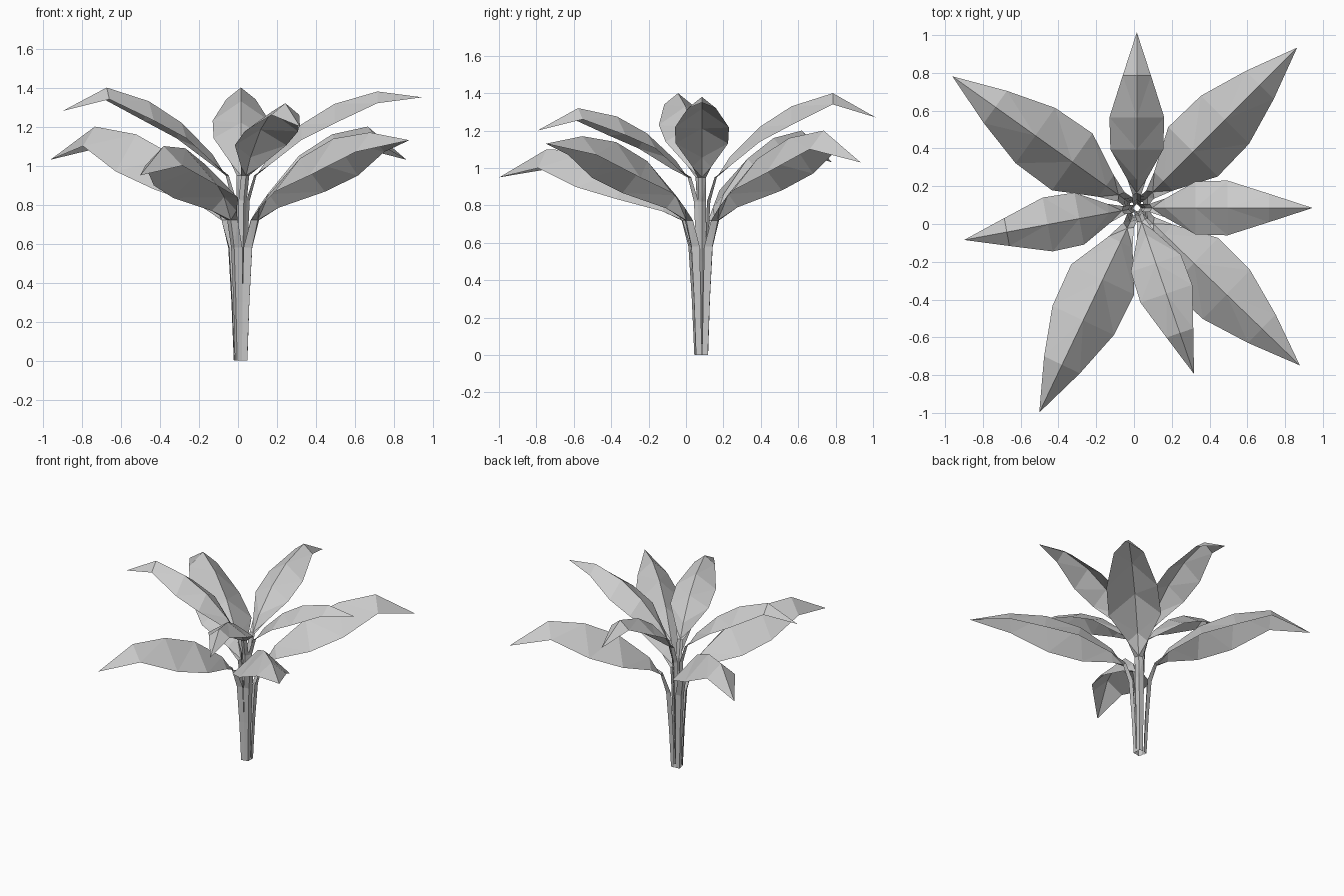
import bpy
import bmesh
import math
from mathutils import Vector

cube = bpy.data.objects.get("Cube")
if cube:
    bpy.data.objects.remove(cube, do_unlink=True)

# One plain grey for the whole plant
grey = bpy.data.materials.new("leaf_grey")
grey.use_nodes = True
colour = (0.6, 0.6, 0.6, 1)
grey.diffuse_color = colour
grey.node_tree.nodes["Principled BSDF"].inputs["Base Color"].default_value = colour

CENTRE = Vector((0.015, 0.085, 0))

# Stations from root to tip: rib radius, rib height, half width, edge drop
# (on the stalk the last value pulls the edges inward instead)
STALK = 4
LOWER = [(0.045, 0.0, 0.022, 0.02), (0.06, 0.3, 0.026, 0.025),
         (0.08, 0.58, 0.032, 0.03), (0.12, 0.72, 0.03, 0.02),
         (0.2, 0.86, 0.07, 0.07), (0.42, 1.05, 0.185, 0.17),
         (0.66, 1.16, 0.18, 0.19), (0.92, 1.2, 0.105, 0.1),
         (1.2, 1.03, 0, 0)]
UPPER = [(0.02, 0.06, 0.015, 0.012), (0.03, 0.5, 0.018, 0.014),
         (0.045, 0.82, 0.022, 0.018), (0.08, 0.95, 0.022, 0.012),
         (0.15, 1.06, 0.05, 0.05), (0.31, 1.22, 0.14, 0.08),
         (0.48, 1.33, 0.145, 0.1), (0.7, 1.4, 0.075, 0.06),
         (0.93, 1.27, 0, 0)]


def make_leaf(name, stations, angle, peak_shift, tip_shift):
    """Folded leaf on a channelled stalk, bent over near the tip."""
    a = math.radians(angle)
    out, side = Vector((math.cos(a), math.sin(a), 0)), Vector((-math.sin(a), math.cos(a), 0))
    peak_radius = stations[-2][0]
    bm = bmesh.new()
    rows = []
    for i, (r, z, w, drop) in enumerate(stations):
        is_tip = i == len(stations) - 1
        if i >= STALK:
            z += tip_shift if is_tip else peak_shift * r / peak_radius
        rib = CENTRE + out * r + Vector((0, 0, z))
        if is_tip:
            rows.append([bm.verts.new(rib)])
            continue
        shift = out * -drop if i < STALK else Vector((0, 0, -drop))
        rows.append([bm.verts.new(rib + shift + side * w),
                     bm.verts.new(rib),
                     bm.verts.new(rib + shift - side * w)])
    for low, high in zip(rows, rows[1:]):
        if len(high) == 1:
            bm.faces.new((low[0], low[1], high[0]))
            bm.faces.new((low[1], low[2], high[0]))
        else:
            for j in range(2):
                bm.faces.new((low[j], low[j + 1], high[j + 1], high[j]))
    bmesh.ops.triangulate(bm, faces=bm.faces[:])
    mesh = bpy.data.meshes.new(name)
    bm.normal_update()
    for f in bm.faces:
        if f.normal.z < 0:
            f.normal_flip()
    bm.to_mesh(mesh)
    bm.free()
    mesh.materials.append(grey)
    obj = bpy.data.objects.new(name, mesh)
    bpy.context.collection.objects.link(obj)


# Lower whorl of large leaves
make_leaf("lower_leaf_back_right", LOWER, 144.5, 0, 0)
make_leaf("lower_leaf_back_left", LOWER, 45, 0, 0)
make_leaf("lower_leaf_front_left", LOWER, -44, -0.03, 0.1)
make_leaf("lower_leaf_front_right", LOWER, -115.5, -0.1, -0.08)

# Upper whorl of smaller leaves
make_leaf("upper_leaf_back", UPPER, 90, 0, 0)
make_leaf("upper_leaf_left", UPPER, 0, -0.02, 0.08)
make_leaf("upper_leaf_right", UPPER, 190.5, 0, 0.01)
make_leaf("upper_leaf_front", UPPER, -71, -0.08, -0.07)
